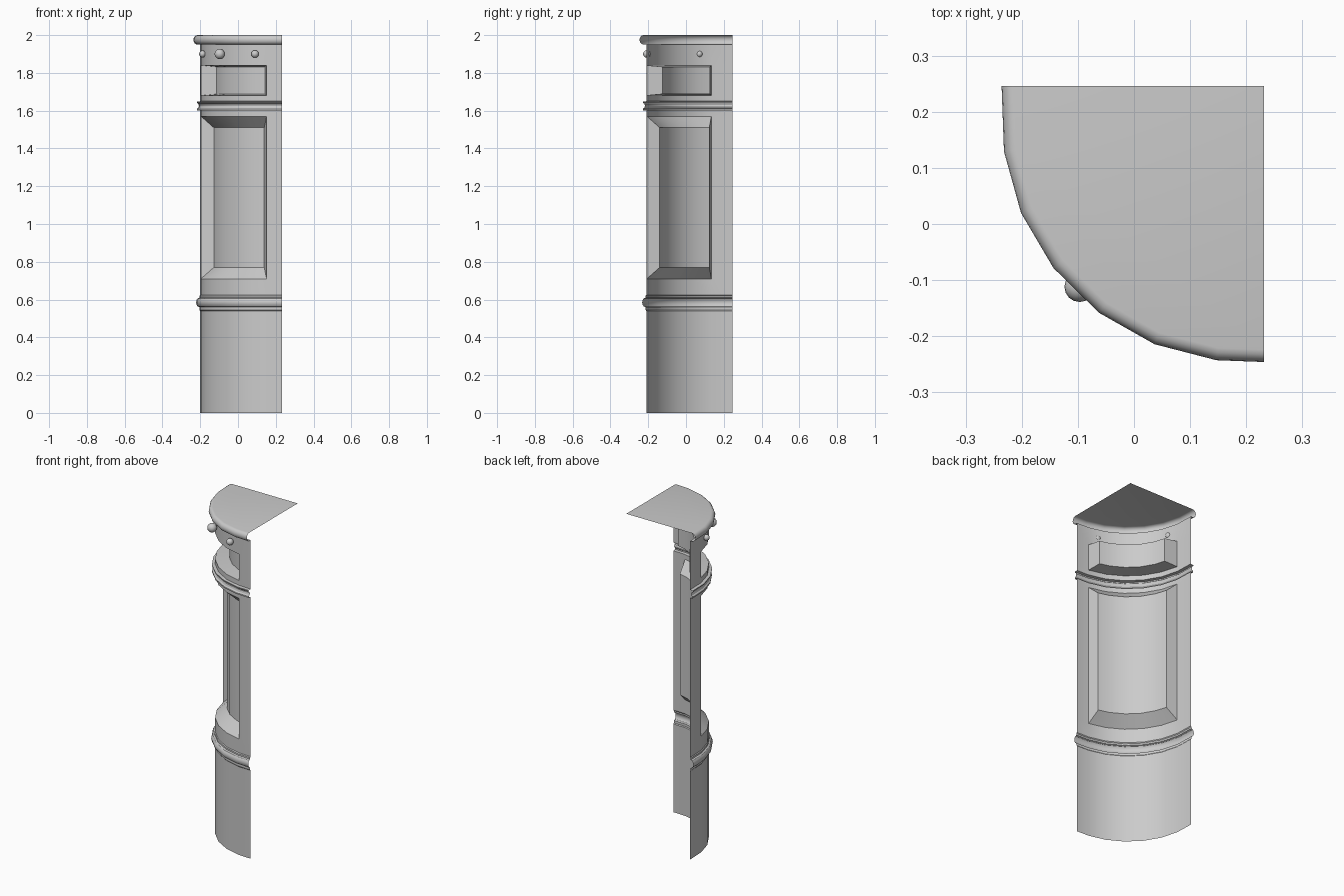
import bpy, bmesh, math
from mathutils import Vector

if "Cube" in bpy.data.objects:
    bpy.data.objects.remove(bpy.data.objects["Cube"])

CX, CY = 0.20, 0.19          # centre of the rounded corner
XE, YE = 0.232, 0.246        # open ends of the shell
R = 0.40
ANG = [188 + 15 * k for k in range(6)]
INNER = [191.5] + ANG[1:5] + [259.5]


def polar(r, deg, z):
    a = math.radians(deg)
    return Vector((CX + r * math.cos(a), CY + r * math.sin(a), z))


def row(r, z):
    """One horizontal outline of the quarter-round shell."""
    return [Vector((CX - r, YE, z))] + [polar(r, a, z) for a in ANG] + [Vector((XE, CY - r, z))]


def finish(name, bm):
    bmesh.ops.remove_doubles(bm, verts=bm.verts, dist=1e-5)
    me = bpy.data.meshes.new(name)
    bm.to_mesh(me)
    bm.free()
    ob = bpy.data.objects.new(name, me)
    bpy.context.collection.objects.link(ob)
    bpy.ops.object.select_all(action='DESELECT')
    ob.select_set(True)
    bpy.context.view_layer.objects.active = ob
    bpy.ops.object.shade_smooth_by_angle(angle=math.radians(30))
    return ob


def skin(bm, rows, skip=()):
    grid = [[bm.verts.new(p) for p in r] for r in rows]
    for j in range(len(grid) - 1):
        for i in range(len(grid[j]) - 1):
            if (i, j) not in skip:
                bm.faces.new((grid[j][i], grid[j][i + 1], grid[j + 1][i + 1], grid[j + 1][i]))
    return grid


def sweep(name, profile, cap=False):
    bm = bmesh.new()
    grid = skin(bm, [row(r, z) for r, z in profile])
    if cap:
        bm.faces.new(grid[-1] + [bm.verts.new((XE, YE, profile[-1][1]))])
    return finish(name, bm)


def recessed(name, z0, z1, pz0, pz1, depth, slope):
    """Shell section with a sunken panel in its middle columns."""
    bm = bmesh.new()
    g = skin(bm, [row(R, z) for z in (z0, pz0, pz1, z1)], {(i, 1) for i in range(1, 6)})
    inner = skin(bm, [[polar(R - depth, a, z) for a in INNER] for z in (pz0 + slope, pz1 - slope)])
    lo, hi = g[1][1:7], g[2][1:7]
    for i in range(5):
        bm.faces.new((lo[i], lo[i + 1], inner[0][i + 1], inner[0][i]))
        bm.faces.new((inner[1][i], inner[1][i + 1], hi[i + 1], hi[i]))
    bm.faces.new((lo[0], inner[0][0], inner[1][0], hi[0]))
    bm.faces.new((inner[0][5], lo[5], hi[5], inner[1][5]))
    return finish(name, bm)


# Plain base and the two recessed sections
sweep("base_shell", [(R, 0), (R, 0.54)])
recessed("main_panel_section", 0.63, 1.60, 0.71, 1.57, 0.065, 0.06)
recessed("window_section", 1.65, 1.95, 1.68, 1.84, 0.08, 0.008)

# Lower convex band with fine steps
bead = [(R + 0.004 + 0.018 * math.sin(math.pi * k / 6), 0.585 - 0.025 * math.cos(math.pi * k / 6))
        for k in range(7)]
sweep("lower_band", [(R, 0.54), (R + 0.004, 0.545), (R + 0.004, 0.555)] + bead +
      [(R + 0.004, 0.62), (R, 0.625), (R, 0.63)])

# Upper band with a concave groove
sweep("upper_band", [(R, 1.60), (R + 0.017, 1.602), (R + 0.017, 1.61), (R + 0.010, 1.616),
                     (R + 0.007, 1.626), (R + 0.010, 1.636), (R + 0.018, 1.642),
                     (R + 0.018, 1.648), (R, 1.65)])

# Rounded rim with a flat lid
rim = [(R + 0.014 + 0.022 * math.sin(math.pi * k / 8), 1.975 - 0.025 * math.cos(math.pi * k / 8))
       for k in range(9)]
sweep("top_rim", [(R, 1.95)] + rim, cap=True)

# Round studs below the rim
for n, (x, y, r) in enumerate([(-0.097, -0.112, 0.027), (0.09, -0.207, 0.02), (-0.188, 0.07, 0.018)]):
    bm = bmesh.new()
    bmesh.ops.create_uvsphere(bm, u_segments=16, v_segments=10, radius=r)
    bmesh.ops.translate(bm, verts=bm.verts, vec=(x, y, 1.90))
    finish(f"stud_{n + 1}", bm)
